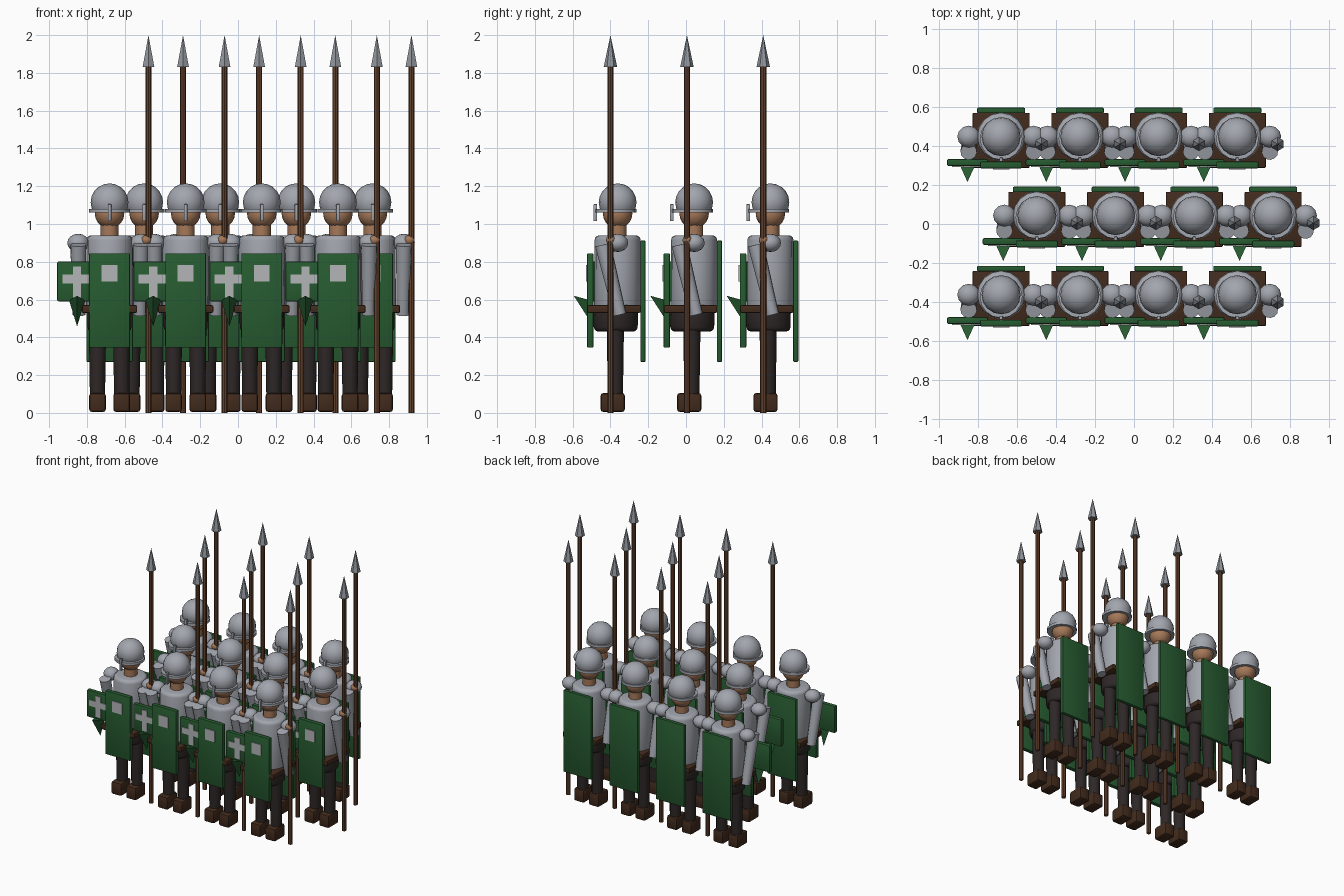
import bpy, bmesh, math
from mathutils import Matrix, Vector

if "Cube" in bpy.data.objects:
    bpy.data.objects.remove(bpy.data.objects["Cube"])


def mat(name, rgb):
    m = bpy.data.materials.new(name)
    m.diffuse_color = (*rgb, 1)
    m.use_nodes = True
    m.node_tree.nodes["Principled BSDF"].inputs["Base Color"].default_value = m.diffuse_color
    return m


STEEL = mat("steel_grey", (0.36, 0.38, 0.42))
PALE = mat("pale_grey", (0.45, 0.46, 0.47))
TIP = mat("spear_steel", (0.28, 0.30, 0.33))
GREEN = mat("green", (0.02, 0.105, 0.03))
WOOD = mat("wood_brown", (0.13, 0.055, 0.025))
LEATHER = mat("dark_leather", (0.055, 0.024, 0.012))
CLOTH = mat("dark_cloth", (0.027, 0.02, 0.02))
SKIN = mat("skin", (0.38, 0.19, 0.10))

parts = []


def finish(name, bm, material):
    bmesh.ops.recalc_face_normals(bm, faces=bm.faces)
    me = bpy.data.meshes.new(name)
    bm.to_mesh(me)
    bm.free()
    me.materials.append(material)
    ob = bpy.data.objects.new(name, me)
    bpy.context.collection.objects.link(ob)
    bpy.ops.object.select_all(action='DESELECT')
    ob.select_set(True)
    bpy.context.view_layer.objects.active = ob
    bpy.ops.object.shade_smooth_by_angle(angle=math.radians(35))
    parts.append(ob)


def box(name, lo, hi, material, bevel=0.0):
    bm = bmesh.new()
    bmesh.ops.create_cube(bm, size=1)
    lo, hi = Vector(lo), Vector(hi)
    bmesh.ops.scale(bm, vec=hi - lo, verts=bm.verts)
    bmesh.ops.translate(bm, vec=(lo + hi) / 2, verts=bm.verts)
    if bevel:
        bmesh.ops.bevel(bm, geom=bm.edges[:], offset=bevel, segments=2,
                        profile=0.5, affect='EDGES')
    finish(name, bm, material)


def tube(name, a, b, r1, r2, material, sides=12, bevel=0.0):
    a, b = Vector(a), Vector(b)
    d = b - a
    bm = bmesh.new()
    bmesh.ops.create_cone(bm, cap_ends=True, segments=sides, radius1=r1,
                          radius2=r2, depth=d.length)
    if bevel:
        rim = [e for e in bm.edges if abs(e.verts[0].co.z - e.verts[1].co.z) < 1e-5]
        bmesh.ops.bevel(bm, geom=rim, offset=bevel, segments=3,
                        profile=0.5, affect='EDGES')
    rot = Vector((0, 0, 1)).rotation_difference(d).to_matrix().to_4x4()
    bm.transform(Matrix.Translation((a + b) / 2) @ rot)
    finish(name, bm, material)


def ball(name, c, r, material, seg=16, rings=10, cut=None):
    bm = bmesh.new()
    bmesh.ops.create_uvsphere(bm, u_segments=seg, v_segments=rings, radius=1)
    bm.transform(Matrix.Translation(c) @ Matrix.Diagonal((*r, 1)))
    if cut is not None:
        bmesh.ops.bisect_plane(bm, geom=bm.verts[:] + bm.edges[:] + bm.faces[:],
                               plane_co=(0, 0, cut), plane_no=(0, 0, 1),
                               clear_inner=True)
        bmesh.ops.holes_fill(bm, edges=[e for e in bm.edges if e.is_boundary])
    finish(name, bm, material)


# legs, boots, arms and shoulders on both sides
for side, s in (("left", -1), ("right", 1)):
    x = s * 0.064
    tube(side + "_leg", (x, -0.012, 0.08), (x, -0.012, 0.48), 0.04, 0.046, CLOTH)
    box(side + "_boot", (x - 0.044, -0.09, 0.005), (x + 0.044, 0.038, 0.105), LEATHER, 0.014)
    x = s * 0.166
    tube(side + "_arm", (x, -0.078, 0.89), (s * 0.162, 0.012, 0.52), 0.042, 0.034, STEEL)
    ball(side + "_shoulder", (x, 0, 0.9), (0.058, 0.056, 0.048), STEEL, 12, 8)

# body
tube("hips", (0, -0.01, 0.43), (0, -0.01, 0.55), 0.116, 0.118, CLOTH, 16, 0.025)
tube("torso", (0, 0, 0.54), (0, 0, 0.94), 0.124, 0.122, STEEL, 16, 0.025)
box("belt", (-0.146, -0.16, 0.53), (0.146, 0.122, 0.57), LEATHER, 0.006)

# head and helmet
tube("neck", (0, 0, 0.92), (0, 0, 1.03), 0.048, 0.048, SKIN)
ball("head", (0, 0, 1.055), (0.078, 0.078, 0.078), SKIN)
ball("helmet_dome", (0, 0, 1.115), (0.1, 0.1, 0.1), STEEL, 16, 10, 1.06)
tube("helmet_brim", (0, -0.01, 1.06), (0, -0.01, 1.08), 0.109, 0.109, STEEL, 16)
box("nose_guard", (-0.009, -0.128, 1.015), (0.009, -0.108, 1.105), STEEL, 0.003)

# front tabard with pale badge, and back cloth
box("front_tabard", (-0.108, -0.162, 0.345), (0.108, -0.128, 0.845), GREEN, 0.006)
box("tabard_badge", (-0.042, -0.168, 0.695), (0.042, -0.16, 0.782), PALE)
box("back_cloth", (-0.123, 0.12, 0.27), (0.123, 0.148, 0.912), GREEN, 0.006)

# shield with cross and pointed lower spike
SX = -0.172
box("shield", (SX - 0.105, -0.15, 0.59), (SX + 0.105, -0.115, 0.802), GREEN, 0.008)
box("cross_upright", (SX - 0.022, -0.157, 0.612), (SX + 0.022, -0.148, 0.776), PALE)
box("cross_bar", (SX - 0.078, -0.156, 0.685), (SX + 0.078, -0.148, 0.732), PALE)
bm = bmesh.new()
v = [bm.verts.new(p) for p in ((SX - 0.042, -0.14, 0.595), (SX + 0.042, -0.14, 0.595),
                               (SX, -0.232, 0.62), (SX, -0.128, 0.458))]
for f in ((0, 1, 2), (0, 2, 3), (1, 2, 3), (0, 1, 3)):
    bm.faces.new([v[i] for i in f])
finish("shield_spike", bm, GREEN)

# spear and gripping hand
PX, PY = 0.206, -0.038
tube("spear_shaft", (PX, PY, 0), (PX, PY, 1.84), 0.016, 0.016, WOOD, 8)
tube("spear_tip", (PX, PY, 1.83), (PX, PY, 2.0), 0.036, 0.0, TIP, 6)
ball("spear_hand", (0.195, -0.036, 0.915), (0.029, 0.026, 0.026), SKIN, 10, 6)

# three staggered ranks of four
places = [(x0 + 0.403 * i, y)
          for x0, y in ((-0.68, -0.362), (-0.497, 0.043), (-0.68, 0.447))
          for i in range(4)]
templates = list(parts)
for n, (x, y) in enumerate(places):
    for t in templates:
        ob = t if n == 0 else t.copy()
        if n:
            bpy.context.collection.objects.link(ob)
            ob.name = f"{t.name}_{n + 1}"
        ob.location = (x, y, 0)
